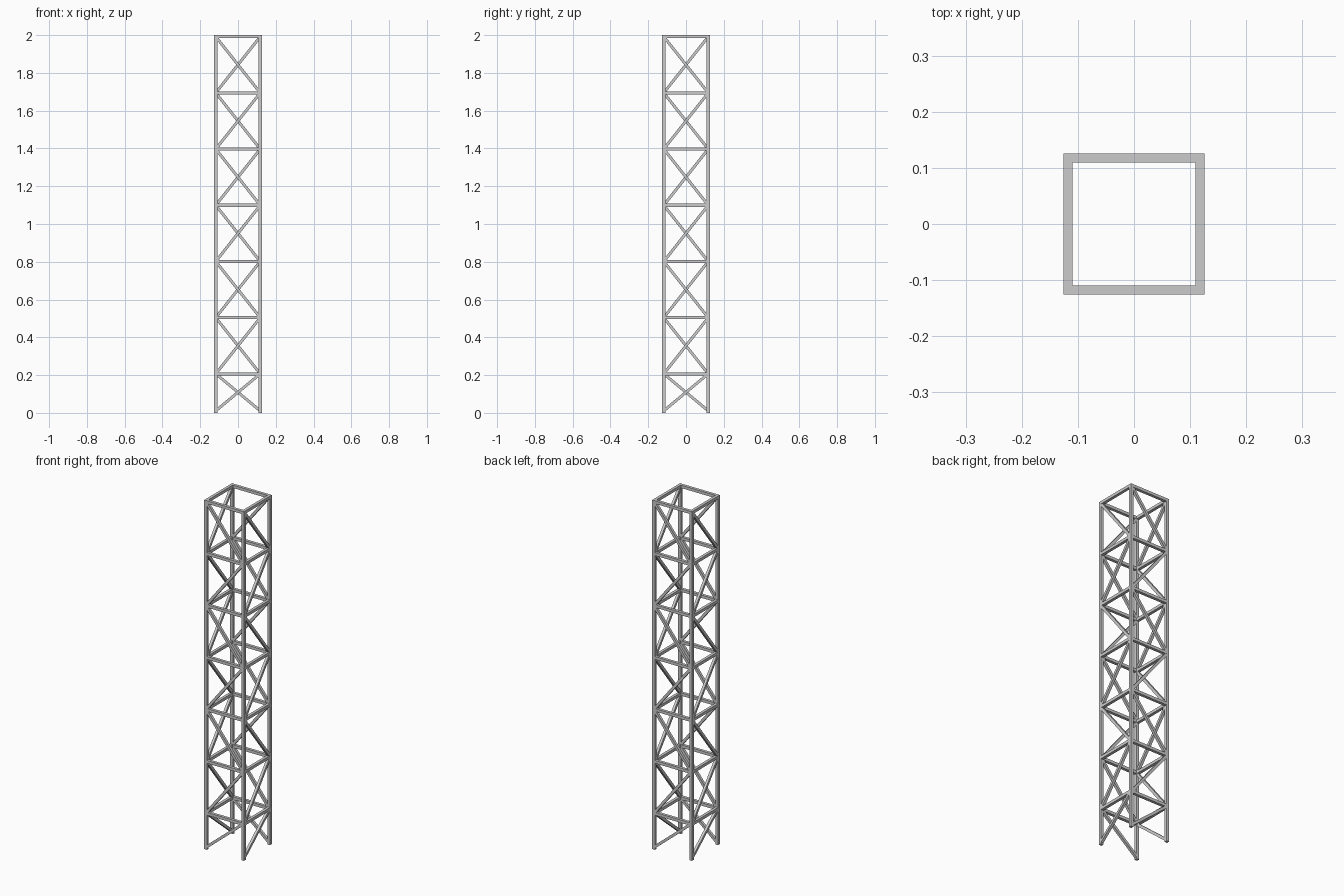
import bpy
from mathutils import Vector, Matrix

if "Cube" in bpy.data.objects:
    bpy.data.objects.remove(bpy.data.objects["Cube"])

W = 0.0165              # bar thickness
H = 0.126 - W / 2       # centreline half width
TOP = 2 - W / 2
BAY = 0.2975
levels = [TOP - BAY * i for i in range(7)]   # ring heights, top to bottom


def bar(name, a, b, width=W):
    """Square bar running from a to b with one side facing outward."""
    a, b = Vector(a), Vector(b)
    d = (b - a).normalized()
    # outward normal of the face the bar lies in
    mid = (a + b) / 2
    n = Vector((mid.x, mid.y, 0))
    n = Vector((1, 0, 0)) if abs(n.x) > abs(n.y) + 1e-6 else Vector((0, 1, 0))
    s = n.cross(d).normalized()
    rot = Matrix((n, s, d)).transposed().to_4x4()
    bpy.ops.mesh.primitive_cube_add(size=1)
    ob = bpy.context.object
    ob.name = name
    ob.data.transform(Matrix.Translation(mid) @ rot
                      @ Matrix.Diagonal((width, width, (b - a).length, 1)))
    return ob


# corners counter-clockwise from front left, so each pair is one face
corners = [(-H, -H), (H, -H), (H, H), (-H, H)]
sides = ["front", "right", "back", "left"]

for i, side in enumerate(sides):
    p, q = corners[i], corners[(i + 1) % 4]
    # corner post
    bar(f"post_{side}", (*p, 0), (*p, 2))

    # horizontal rails
    along = (Vector(q) - Vector(p)).normalized() * W / 2
    for k, z in enumerate(levels):
        bar(f"rail_{side}_{k}", (*(Vector(p) - along), z), (*(Vector(q) + along), z))

    # zigzag braces, plus a shorter one at the foot
    for k in range(6):
        hi, lo = levels[k], levels[k + 1]
        a, b = (p, q) if k % 2 == 0 else (q, p)
        bar(f"brace_{side}_{k}", (*a, hi), (*b, lo), 0.015)
    bar(f"foot_brace_{side}", (*p, 0.011), (*q, levels[-1]), 0.015)
